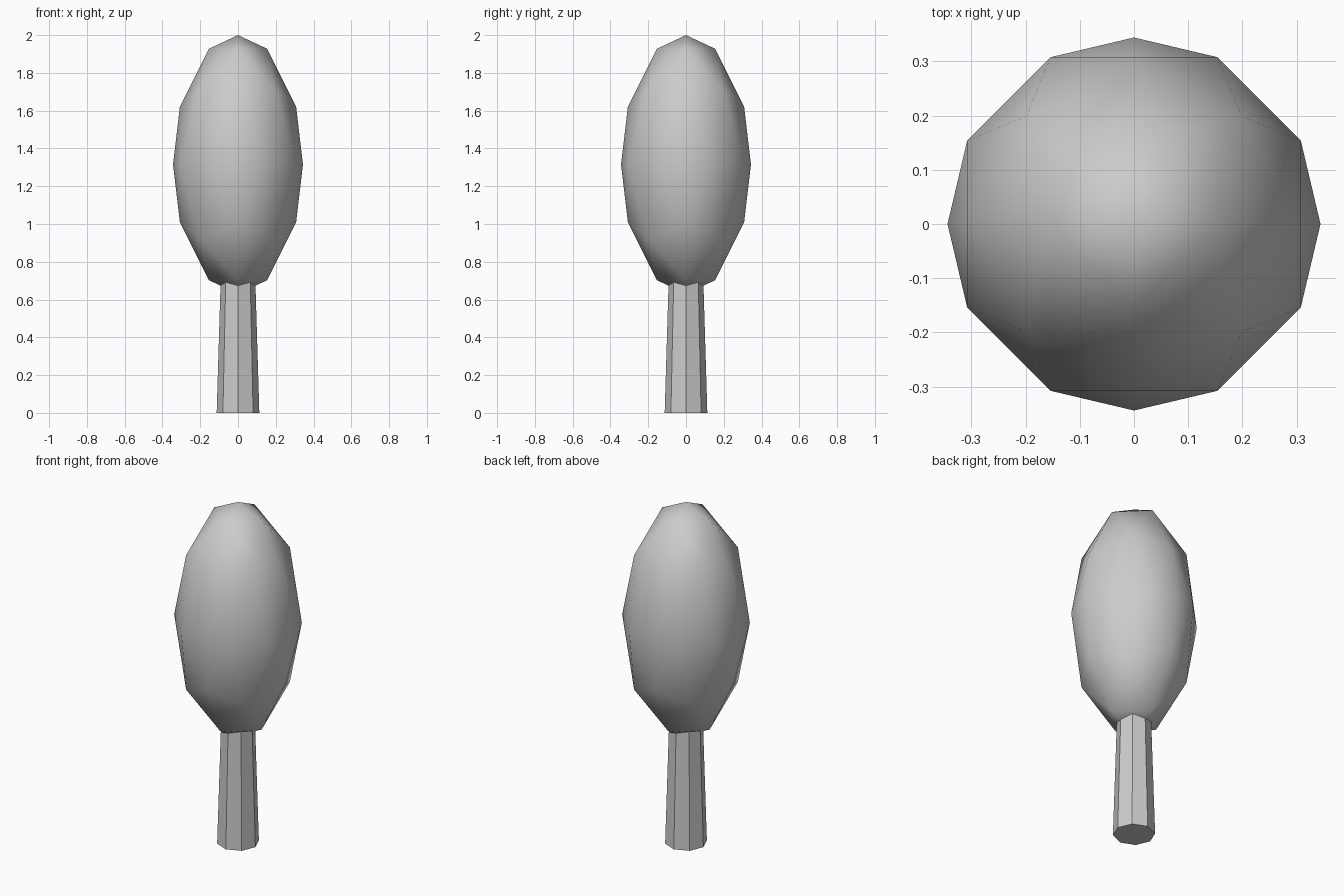
import bpy, bmesh
from mathutils import Vector, Matrix

if "Cube" in bpy.data.objects:
    bpy.data.objects.remove(bpy.data.objects["Cube"])


def make_object(name, bm, smooth=False):
    bmesh.ops.recalc_face_normals(bm, faces=bm.faces[:])
    for f in bm.faces:
        f.smooth = smooth
    mesh = bpy.data.meshes.new(name)
    bm.to_mesh(mesh)
    bm.free()
    obj = bpy.data.objects.new(name, mesh)
    bpy.context.collection.objects.link(obj)
    return obj


# Foliage: octahedron split in three per edge, pushed to a sphere, stretched
FREQ = 3
bm = bmesh.new()
steps = range(-FREQ, FREQ + 1)
for i in steps:
    for j in steps:
        for k in steps:
            if abs(i) + abs(j) + abs(k) == FREQ:
                bm.verts.new(Vector((i, j, k)).normalized())
bmesh.ops.convex_hull(bm, input=bm.verts[:])
bmesh.ops.scale(bm, vec=(0.344, 0.344, 0.685), verts=bm.verts[:])
bmesh.ops.translate(bm, vec=(0, 0, 1.315), verts=bm.verts[:])
make_object("foliage", bm, smooth=True)

# Trunk: tapered octagonal post, its top hidden in the foliage
bm = bmesh.new()
height = 0.76
bmesh.ops.create_cone(bm, cap_ends=True, segments=8, radius1=0.113, radius2=0.09,
                      depth=height, matrix=Matrix.Translation((0, 0, height / 2)))
make_object("trunk", bm)
